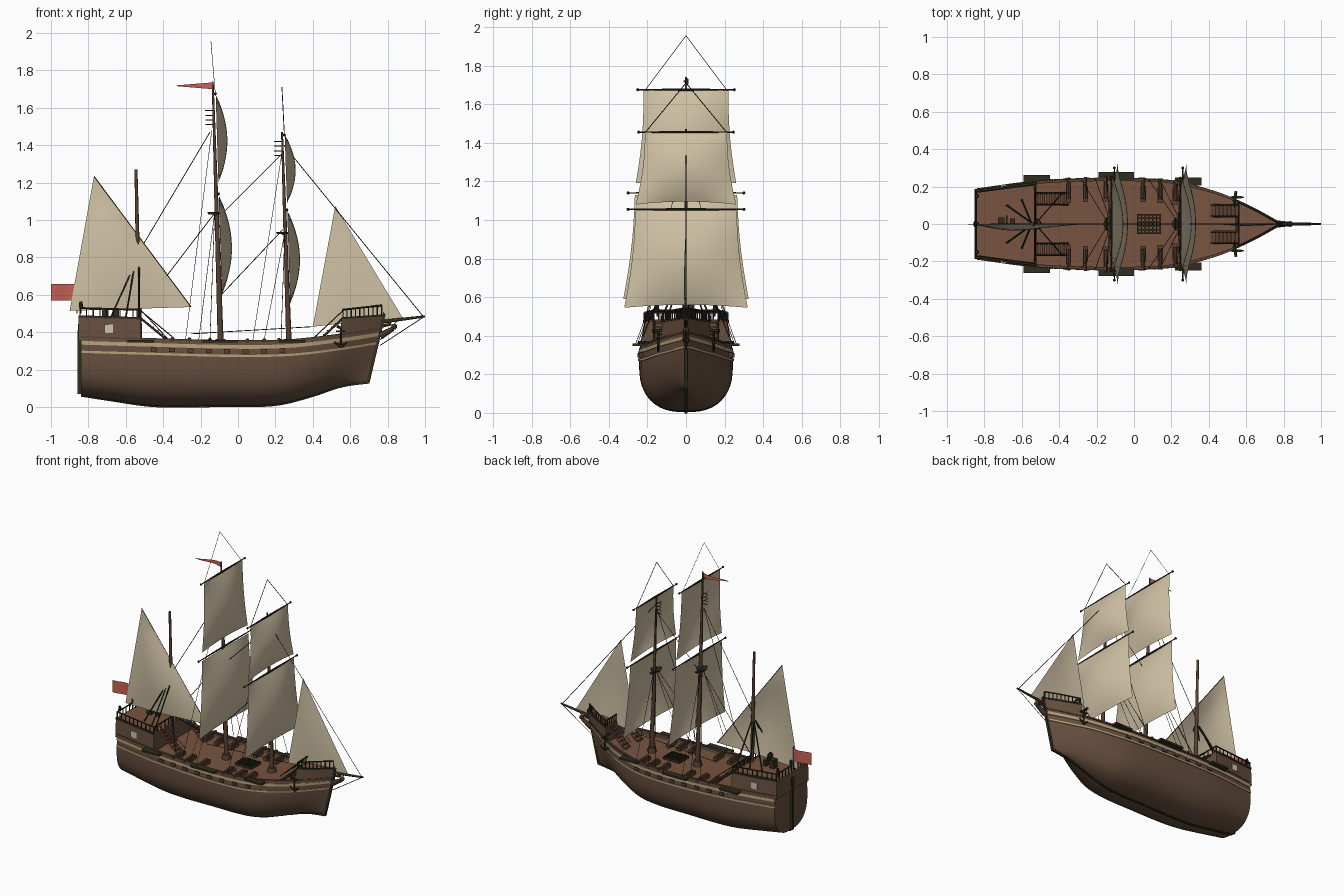
import bpy, bmesh, math
from mathutils import Vector as V

if "Cube" in bpy.data.objects:
    bpy.data.objects.remove(bpy.data.objects["Cube"])

def mat(name, r, g, b):
    m = bpy.data.materials.new(name)
    m.diffuse_color = (r, g, b, 1)
    m.use_nodes = True
    m.node_tree.nodes["Principled BSDF"].inputs["Base Color"].default_value = m.diffuse_color
    return m
HULL = mat("hull_brown", .135, .078, .048)
DECK = mat("deck_brown", .185, .088, .05)
DARK = mat("dark_wood", .03, .026, .013)
MAST = mat("mast_brown", .10, .052, .03)
TRIM = mat("cream_trim", .45, .35, .19)
SAIL = mat("sail_cloth", .62, .53, .37)
RED = mat("flag_red", .56, .12, .09)
ROPE = mat("rope_black", .02, .018, .015)
PANE = mat("window_pale", .62, .56, .44)

def finish(bm, name, *mats, smooth=False, normals=True):
    if normals:
        bmesh.ops.recalc_face_normals(bm, faces=bm.faces)
    me = bpy.data.meshes.new(name)
    bm.to_mesh(me); bm.free()
    for m in mats: me.materials.append(m)
    ob = bpy.data.objects.new(name, me)
    bpy.context.collection.objects.link(ob)
    if smooth:
        bpy.ops.object.select_all(action='DESELECT')
        bpy.context.view_layer.objects.active = ob
        ob.select_set(True)
        bpy.ops.object.shade_smooth_by_angle(angle=math.radians(40))
    return ob

def cyl(bm, p, q, r, r2=None, n=8):
    p, q = V(p), V(q)
    d = q - p
    rot = d.to_track_quat('Z', 'Y').to_matrix().to_4x4()
    rot.translation = (p + q) / 2
    bmesh.ops.create_cone(bm, cap_ends=True, segments=n, radius1=r, radius2=r if r2 is None else r2,
                          depth=d.length, matrix=rot)

def box(bm, c, s):
    vs = bmesh.ops.create_cube(bm, size=1)['verts']
    for v in vs: v.co = V((v.co[i] * s[i] + c[i] for i in range(3)))

def ball(bm, c, r):
    vs = bmesh.ops.create_uvsphere(bm, u_segments=8, v_segments=6, radius=r)['verts']
    for v in vs: v.co += V(c)

def loft(bm, rows, closed=False, mi=0):
    g = [[bm.verts.new(p) for p in r] for r in rows]
    for a, b in zip(g, g[1:]):
        n = len(a)
        for j in range(n if closed else n - 1):
            bm.faces.new((a[j], a[(j+1) % n], b[(j+1) % n], b[j])).material_index = mi
    return g

def curve(pts):  # smooth Hermite interpolation through points
    def f(x):
        x = min(max(x, pts[0][0]), pts[-1][0])
        i = next(k for k in range(len(pts) - 1) if x <= pts[k+1][0])
        sl = lambda k: ((pts[min(k+1, len(pts)-1)][1] - pts[max(k-1, 0)][1]) /
                        (pts[min(k+1, len(pts)-1)][0] - pts[max(k-1, 0)][0]))
        (a, ya), (b, yb) = pts[i], pts[i+1]
        h = b - a; t = (x - a) / h
        return ((2*t**3-3*t*t+1)*ya + (t**3-2*t*t+t)*h*sl(i) + (3*t*t-2*t**3)*yb + (t**3-t*t)*h*sl(i+1))
    return f
beam = curve([(-.84, .187), (-.5, .23), (-.1, .243), (.2, .23), (.35, .196), (.48, .148), (.6, .075), (.69, .008)])
keel = curve([(-.84, .062), (-.7, .04), (-.45, .006), (-.1, .006), (.2, .012), (.4, .06), (.55, .11), (.69, .132)])
sheer = curve([(-.84, .375), (-.5, .365), (0, .353), (.3, .36), (.55, .393), (.69, .42)])

def side(X, z, off=0):  # hull surface at station X, height z
    k, bow = keel(X), min(max((X - .3) / .39, 0), 1)
    u = min(max((z - k) / (.25 + .15 * bow - k), 0), 1)
    p = 2.5 - .8 * bow
    y = beam(X) * (1 - (1 - u) ** p) ** (1 / p) * (1 - .25 * max(z - .27, 0) * (1 - bow))
    return V((X + .085 * bow ** 1.5 * max(z - .13, -.02) / .36, y + off, z))
def stations(a, b, n): return [a + (b - a) * i / n for i in range(n + 1)]
def mir(p): return V((p[0], -p[1], p[2]))

# hull shell with flat transom
bm = bmesh.new()
rows = []
for X in stations(-.84, .69, 44):
    k, s = keel(X), sheer(X)
    h = [side(X, k + (s - k) * (j / 14) ** 1.7) for j in range(15)]
    rows.append([mir(p) for p in h[:0:-1]] + h)
g = loft(bm, rows)
bm.faces.new(g[0])
finish(bm, "hull", HULL, smooth=True)

# main deck
bm = bmesh.new()
loft(bm, [[mir(side(X, sheer(X)-.025)), side(X, sheer(X)-.025)] for X in stations(-.84, .68, 30)])
finish(bm, "main_deck", DECK)

# raised stern and bow decks: sides in hull colour, top in deck colour
def castle(name, a, b, top):
    bm = bmesh.new()
    rows = []
    for X in stations(a, b, 10):
        lo, hi = side(X, sheer(X) - .02, .003), side(X, top(X), .001)
        rows.append([mir(lo), mir(hi), hi, lo])
    g = loft(bm, rows)
    bm.faces.new(g[0]); bm.faces.new(g[-1])
    bmesh.ops.recalc_face_normals(bm, faces=bm.faces)
    for f in bm.faces:
        if f.normal.z > .8: f.material_index = 1
    finish(bm, name, HULL, DECK)
poop = lambda X: .475 - .03 * (X + .52)
fore = lambda X: .475 + .09 * (X - .52)
castle("stern_castle", -.852, -.52, poop)
castle("bow_castle", .52, .69, fore)

# wales, gunwale and castle edge mouldings, mirrored
def ribbon(name, m, a, b, zf, h, out, n=40):
    bm = bmesh.new()
    for flip in (0, 1):
        rows = []
        for X in stations(a, b, n):
            lo, hi = side(X, zf(X) - h/2), side(X, zf(X) + h/2)
            r = [lo - V((0, min(.008, lo.y), 0)), lo + V((0, out, 0)), hi + V((0, out, 0)), hi - V((0, min(.008, hi.y), 0))]
            rows.append([mir(p) for p in r] if flip else r)
        g = loft(bm, rows, closed=True)
        bm.faces.new(g[0]); bm.faces.new(g[-1])
    finish(bm, name, m)
ribbon("upper_stripe", TRIM, -.84, .69, lambda X: sheer(X) - .031, .02, .005)
ribbon("lower_stripe", TRIM, -.84, .69, lambda X: sheer(X) - .079, .012, .005)
ribbon("gunwale", MAST, -.84, .69, lambda X: sheer(X), .01, .007)
ribbon("stern_moulding", DARK, -.852, -.52, poop, .012, .006, 8)
ribbon("bow_moulding", DARK, .52, .69, fore, .01, .005, 8)

# keel, stem and rudder
bm = bmesh.new()
path = [(X, keel(X)) for X in stations(-.84, .69, 30)]
path += [(side(.69, z).x, z) for z in stations(.15, .5, 8)]
loft(bm, [[(x + dx, y, z + dz) for dx, y, dz in ((0, -.008, .01), (0, .008, .01), (.012 if x > .65 else 0, .008, -.006),
     (.012 if x > .65 else 0, -.008, -.006))] for x, z in path], closed=True)
finish(bm, "keel_and_stem", DARK)
bm = bmesh.new()
box(bm, (-.848, 0, .24), (.022, .02, .34))
box(bm, (-.85, 0, .42), (.012, .03, .05))
finish(bm, "rudder", DARK)

# cabin windows
bm = bmesh.new()
for s in (1, -1):
    box(bm, (-.69, s * (side(-.69, .42).y + .004), .42), (.045, .008, .045))
finish(bm, "cabin_windows", PANE)

# gun ports and deck cannons
pb, cb = bmesh.new(), bmesh.new()
for i in range(8):
    X = -.45 + .098 * i
    for s in (1, -1):
        z = sheer(X) - .055
        box(pb, (X, s * (side(X, z).y + .003), z), (.032, .014, .022))
for X in (-.35, -.26, -.15, .05, .14, .22):
    for s in (1, -1):
        y = side(X, .36).y
        box(cb, (X, s * (y - .075), sheer(X) - .012), (.028, .085, .026))
        cyl(cb, (X, s * (y - .1), sheer(X) + .004), (X, s * (y + .014), sheer(X) + .002), .011, .009)
finish(pb, "gun_ports", MAST)
finish(cb, "deck_cannons", MAST)

# rigging channels on the sides, deck hatch grating
bm = bmesh.new()
for x, w in ((-.52, .14), (-.095, .19), (.29, .14)):
    for s in (1, -1):
        box(bm, (x, s * (side(x, .35).y + .018), .353), (w, .042, .014))
finish(bm, "rigging_channels", DARK)
bm = bmesh.new()
for i in range(7): box(bm, (.02 + .02 * i, 0, .342), (.007, .1, .02))
for i in range(6): box(bm, (.08, -.05 + .02 * i, .34), (.13, .007, .018))
finish(bm, "hatch_grating", DARK)

# stairs up to both raised decks
bm = bmesh.new()
for x0, x1, y0 in ((-.35, -.52, .135), (.41, .56, .072)):
    for s in (1, -1):
        for i in range(7):
            t = (i + .5) / 7
            box(bm, (x0 + (x1-x0)*t, s*y0, .34 + .135*t), (.018, .055, .008))
        for d in (-.03, .03):
            cyl(bm, (x0, s*y0 + d, .335), (x1, s*y0 + d, .475), .006, n=4)
            cyl(bm, (x0, s*y0 + d, .375), (x1, s*y0 + d, .515), .003, n=4)
finish(bm, "deck_stairs", MAST)

# castle railings: posts and handrail on sides and across the ends
bm = bmesh.new()
for a, b, top, h, ends in ((-.845, -.525, poop, lambda X: .045, (-.845, -.525)), (.525, .685, fore, lambda X: .045 + .05*(X-.52), (.525,))):
    for s in (1, -1):
        prev = None
        for X in stations(a, b, 9):
            p = side(X, top(X)); p.y = s * max(p.y - .006, 0)
            q = p + V((0, 0, h(X)))
            cyl(bm, p, q, .0035, n=6)
            if prev: cyl(bm, prev, q, .005, n=6)
            prev = q
    for X in ends:
        p = side(X, top(X)); q = p + V((0, 0, h(X)))
        cyl(bm, q, mir(q), .005, n=6)
        for y in stations(-p.y, p.y, 10):
            cyl(bm, (p.x, y, p.z), (p.x, y, q.z), .0035, n=6)
finish(bm, "railings", DARK)

# poop fittings: lanterns, wheel stand, cabinet
bm = bmesh.new()
for y in (-.15, 0, .15):
    cyl(bm, (-.84, y, .5), (-.84, y, .54), .004)
    cyl(bm, (-.84, y, .535), (-.84, y, .565), .012, .008)
box(bm, (-.71, .015, .515), (.035, .04, .06))
box(bm, (-.65, .015, .505), (.025, .03, .04))
cyl(bm, (-.685, .015, .555), (-.677, .015, .555), .03, n=12)
finish(bm, "stern_fittings", DARK)

# masts, bowsprit
M = lambda z: -.093 - .042 * (z - .35) / 1.38
F = lambda z: .272 - .036 * (z - .35) / 1.1
Z = lambda z: -.528 - .017 * (z - .45) / .8
bm = bmesh.new()
for f, zs, rs in ((M, (.32, 1.08, 1.74), (.016, .011, .005)), (F, (.32, .97, 1.47), (.015, .01, .005)), (Z, (.33, .85, 1.27), (.014, .011, .008))):
    for i in (0, 1):
        cyl(bm, (f(zs[i]), 0, zs[i]), (f(zs[i+1]), 0, zs[i+1]), rs[i], rs[i+1], 12)
    cyl(bm, (f(.34), 0, .33), (f(.34), 0, .365), .032, .026, 12)
finish(bm, "masts", MAST, smooth=True)
bm = bmesh.new()
cyl(bm, (.68, 0, .445), (1, 0, .485), .012, .006, 10)
finish(bm, "bowsprit", DARK, smooth=True)

# figurehead
bm = bmesh.new()
cyl(bm, (.76, 0, .38), (.83, 0, .42), .02, .012)
ball(bm, (.835, 0, .43), .016)
cyl(bm, (.76, 0, .43), (.82, 0, .445), .008)
finish(bm, "figurehead", MAST)

# mast tops and rungs
bm = bmesh.new()
for f, zt, zr in ((M, 1.03, (1.51, 1.535, 1.56, 1.585)), (F, .925, (1.345, 1.37, 1.395, 1.42))):
    cyl(bm, (f(zt) - .012, 0, zt), (f(zt) - .012, 0, zt + .012), .032, .038, 12)
    box(bm, (f(zt) - .01, 0, zt), (.016, .12, .01))
    for i, z in enumerate(zr):
        w = .02 + .005 * i
        cyl(bm, (f(z) - .018, -w, z), (f(z) - .018, w, z), .0025, n=4)
        cyl(bm, (f(z) - .045, 0, z), (f(z), 0, z), .0025, n=4)
finish(bm, "mast_tops", DARK)

# yards with end blocks
bm = bmesh.new()
for f, z, w in ((M, 1.14, .3), (M, 1.675, .25), (F, 1.055, .3), (F, 1.455, .245)):
    for s in (1, -1):
        cyl(bm, (f(z) + .012, 0, z), (f(z) + .012, s * w, z), .007, .003)
        ball(bm, (f(z) + .012, s * w, z), .008)
finish(bm, "yards", DARK)

# billowing square sails
def square_sail(name, f, z0, z1, w0, w1, bulge):
    bm = bmesh.new()
    rows = []
    for v in stations(0, 1, 14):
        w = w0 + (w1 - w0) * v - .012 * math.sin(math.pi * v)
        z = z0 + (z1 - z0) * v
        rows.append([(f(z) + .014 + bulge * math.sin(math.pi * v) ** .85 * (1 - u*u), u * w,
                      z + .015 * (1 - v) * (1 - u*u)) for u in stations(-1, 1, 16)])
    loft(bm, rows)
    finish(bm, name, SAIL, smooth=True)
square_sail("main_course", M, .59, 1.13, .325, .265, .062)
square_sail("main_topsail", M, 1.19, 1.67, .26, .22, .055)
square_sail("fore_course", F, .545, 1.05, .32, .262, .06)
square_sail("fore_topsail", F, 1.08, 1.455, .26, .212, .052)

# triangular sails
def tri_sail(name, top, a, b, bulge):
    bm = bmesh.new()
    T, A, B = V(top), V(a), V(b)
    rows = []
    for v in stations(0, .999, 12):
        rows.append([T*v + (A*(1-u) + B*u)*(1-v) + V((0, bulge * math.sin(math.pi*u) * math.sin(math.pi*min(v+.15, 1)), 0))
                     for u in stations(0, 1, 12)])
    loft(bm, rows)
    finish(bm, name, SAIL, smooth=True)
tri_sail("mizzen_sail", (-.77, 0, 1.235), (-.9, 0, .515), (-.25, 0, .535), -.035)
tri_sail("jib_sail", (.52, 0, 1.075), (.4, 0, .43), (.88, 0, .478), -.01)

# flag and pennant
def flag(name, x0, x1, zc, h0, h1, amp):
    bm = bmesh.new()
    loft(bm, [[(x0+(x1-x0)*t, amp*math.sin(5*t), zc+s*(h0+(h1-h0)*t)) for s in (-1, 1)] for t in stations(0, 1, 10)])
    finish(bm, name, RED, smooth=True)
flag("stern_flag", -.86, -1, .613, .044, .044, .008)
flag("mast_pennant", -.137, -.33, 1.718, .018, .002, .012)

# anchors and their beams
bm = bmesh.new()
for s in (1, -1):
    cyl(bm, (.535, s * .09, .43), (.545, s * .175, .425), .009, n=6)
    y = s * (side(.51, .34).y + .012)
    cyl(bm, (.55, y, .42), (.55, y, .325), .006, n=6)
    box(bm, (.55, y, .405), (.05, .012, .008))
    for d in (1, -1):
        cyl(bm, (.55, y, .322), (.55 + d*.035, y, .348), .008, .004, 6)
finish(bm, "anchors", DARK)

# rigging: single centre lines, then mirrored side lines
bm = bmesh.new()
for p, q in (((.245, 1.4), (.99, .485)), ((-.15, 1.47), (-.53, .83)), ((-.13, 1.03), (-.52, .52)), ((.24, 1.36), (-.1, 1.02)),
             ((.24, .95), (-.09, .6)), ((.99, .48), (.76, .33)), ((.85, .46), (.76, .36)), ((-.86, .5), (-.86, .67)),
             ((-.77, 1.235), (-.25, .535)), ((.4, .43), (-.25, .392))):
    cyl(bm, (p[0], 0, p[1]), (q[0], 0, q[1]), .0022, n=4)
for a, b, r in (((-.14, .005, 1.48), (-.28, .235, .365), .0016), ((-.125, .01, 1.04), (-.21, .25, .36), .0016),
                ((-.125, .01, 1.04), (-.15, .26, .36), .0016), ((.238, .005, 1.38), (.08, .235, .36), .0016),
                ((.25, .01, .93), (.14, .235, .36), .0016), ((.25, .01, .93), (.23, .24, .36), .0016),
                ((-.55, .008, .77), (-.68, .1, .48), .005), ((-.55, .008, .77), (-.6, .13, .48), .005),
                ((-.53, .008, .77), (-.53, .2, .48), .005), ((-.52, .01, .52), (-.38, .17, .37), .003),
                ((-.145, 0, 1.955), (M(1.67) + .012, .21, 1.675), .0014), ((.235, 0, 1.71), (F(1.45) + .012, .21, 1.455), .0022)):
    cyl(bm, a, b, r, n=4)
    cyl(bm, mir(a), mir(b), r, n=4)
finish(bm, "rigging", ROPE)
